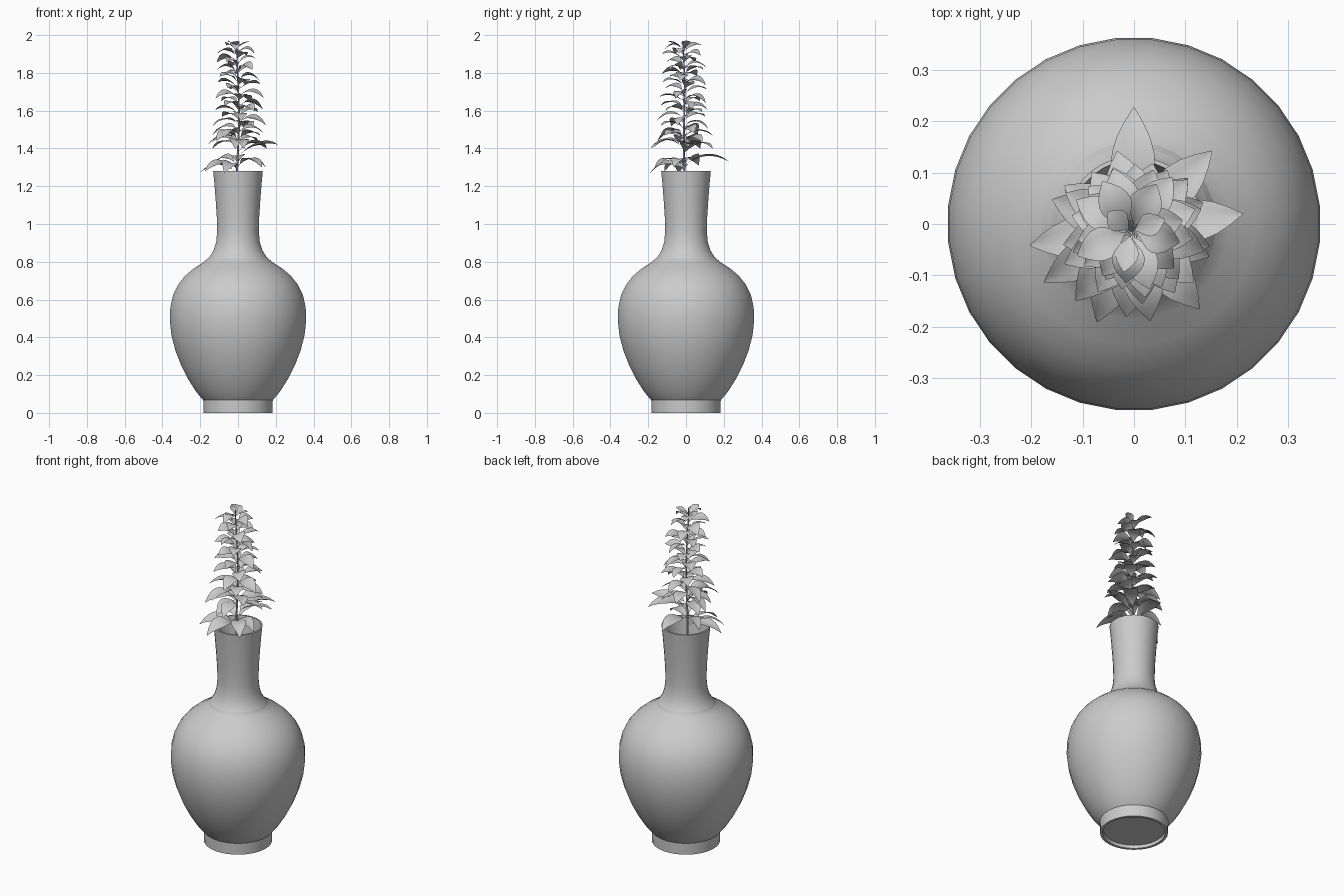
import bpy, bmesh, math, random
from mathutils import Vector

if "Cube" in bpy.data.objects:
    bpy.data.objects.remove(bpy.data.objects["Cube"])

random.seed(7)
SIDES = 32


def finish(bm, name, angle):
    me = bpy.data.meshes.new(name)
    bm.to_mesh(me)
    bm.free()
    ob = bpy.data.objects.new(name, me)
    bpy.context.collection.objects.link(ob)
    bpy.ops.object.select_all(action='DESELECT')
    ob.select_set(True)
    bpy.context.view_layer.objects.active = ob
    bpy.ops.object.shade_smooth_by_angle(angle=math.radians(angle))
    return ob


def skin(bm, rings):
    for a, b in zip(rings, rings[1:]):
        n = len(a)
        for i in range(n):
            bm.faces.new((a[i], a[(i + 1) % n], b[(i + 1) % n], b[i]))


# Vase: outer profile from recessed foot to lip, then back down inside
outer = [(.165, .018), (.168, 0), (.183, 0), (.185, .068), (.192, .075),
         (.225, .115), (.266, .18), (.302, .25), (.333, .33), (.354, .41),
         (.363, .49), (.360, .56), (.345, .625), (.318, .68), (.282, .725),
         (.235, .765), (.185, .797), (.152, .825), (.130, .86), (.116, .905),
         (.111, .96), (.113, 1.04), (.119, 1.13), (.126, 1.22), (.132, 1.28)]
inner = [(.124, 1.281), (.118, 1.22), (.106, 1.08), (.102, .95), (.120, .86),
         (.23, .745), (.335, .6), (.345, .45), (.27, .22), (.18, .1)]
bm = bmesh.new()
rings = []
for r, z in outer + inner:
    angles = [math.tau * (i + .5) / SIDES for i in range(SIDES)]
    rings.append([bm.verts.new((r * math.cos(a), r * math.sin(a), z)) for a in angles])
skin(bm, rings)
bm.faces.new(rings[0][::-1])
bm.faces.new(rings[-1])
finish(bm, "vase", 40)


# Stem: gently wavering tapered stalk
def stem_point(z):
    t = max(0, z - 1.2)
    return Vector((.006 * math.sin(z * 9), -.025 * t + .006 * math.cos(z * 7), z))


bm = bmesh.new()
rings = []
for k in range(25):
    z = .1 + 1.87 * k / 24
    r = .010 - .007 * k / 24
    c = stem_point(z)
    rings.append([bm.verts.new(c + Vector((r * math.cos(a), r * math.sin(a), 0)))
                  for a in [math.tau * i / 8 for i in range(8)]])
skin(bm, rings)
bm.faces.new(rings[0][::-1])
bm.faces.new(rings[-1])
finish(bm, "stem", 40)

# Leaves: arched oval blades, folded along the midrib, on a short stalk
WIDTHS = [.04, .05, .45, .82, 1, .97, .78, .45, .03]


def leaf(bm, z, angle, reach, drop, arch, width):
    base = stem_point(z)
    out = Vector((math.cos(angle), math.sin(angle), 0))
    side = Vector((-out.y, out.x, 0))
    roll = random.uniform(-.35, .35)
    rows = []
    for k, w in enumerate(WIDTHS):
        t = k / (len(WIDTHS) - 1)
        mid = base + out * reach * t
        mid.z += 4 * arch * t * (1 - t) - drop * t * t
        row = []
        for s in (-1, -.55, 0, .55, 1):
            d = s * w * width / 2
            lift = abs(d) * .35 - abs(d) ** 2 * 5 + roll * d
            row.append(bm.verts.new(mid + side * d + Vector((0, 0, lift))))
        rows.append(row)
    for a, b in zip(rows, rows[1:]):
        for i in range(4):
            bm.faces.new((a[i], b[i], b[i + 1], a[i + 1]))


bm = bmesh.new()
# Large low leaves: base height, direction in degrees, reach, drop, width
for z, deg, reach, drop, width in [
        (1.31, 89, .235, -.02, .085), (1.36, 8, .215, -.06, .08),
        (1.27, 190, .20, .0, .075), (1.28, 212, .20, .0, .075),
        (1.30, 310, .205, .0, .08), (1.38, 45, .215, -.02, .08),
        (1.28, 250, .195, .01, .08), (1.30, 340, .16, .0, .075),
        (1.31, 150, .15, .0, .075), (1.40, 280, .18, .0, .08),
        (1.42, 160, .17, .0, .08), (1.44, 230, .18, .0, .08)]:
    leaf(bm, z, math.radians(deg), reach, drop, .045, width)
# Spiralling leaves that shrink toward the tip
COUNT = 50
for i in range(COUNT):
    t = i / (COUNT - 1)
    z = 1.40 + .52 * t
    reach = (.165 - .055 * t) * random.uniform(.85, 1.05)
    leaf(bm, z, i * 2.39996 + random.uniform(-.2, .2), reach,
         random.uniform(-.015, .03) - .03 * t, .03, .078 - .014 * t)
# Upright tip leaves
for deg, reach in ((20, .07), (140, .06), (260, .08)):
    leaf(bm, 1.93, math.radians(deg), reach, -.035, .015, .045)
finish(bm, "leaves", 60)
